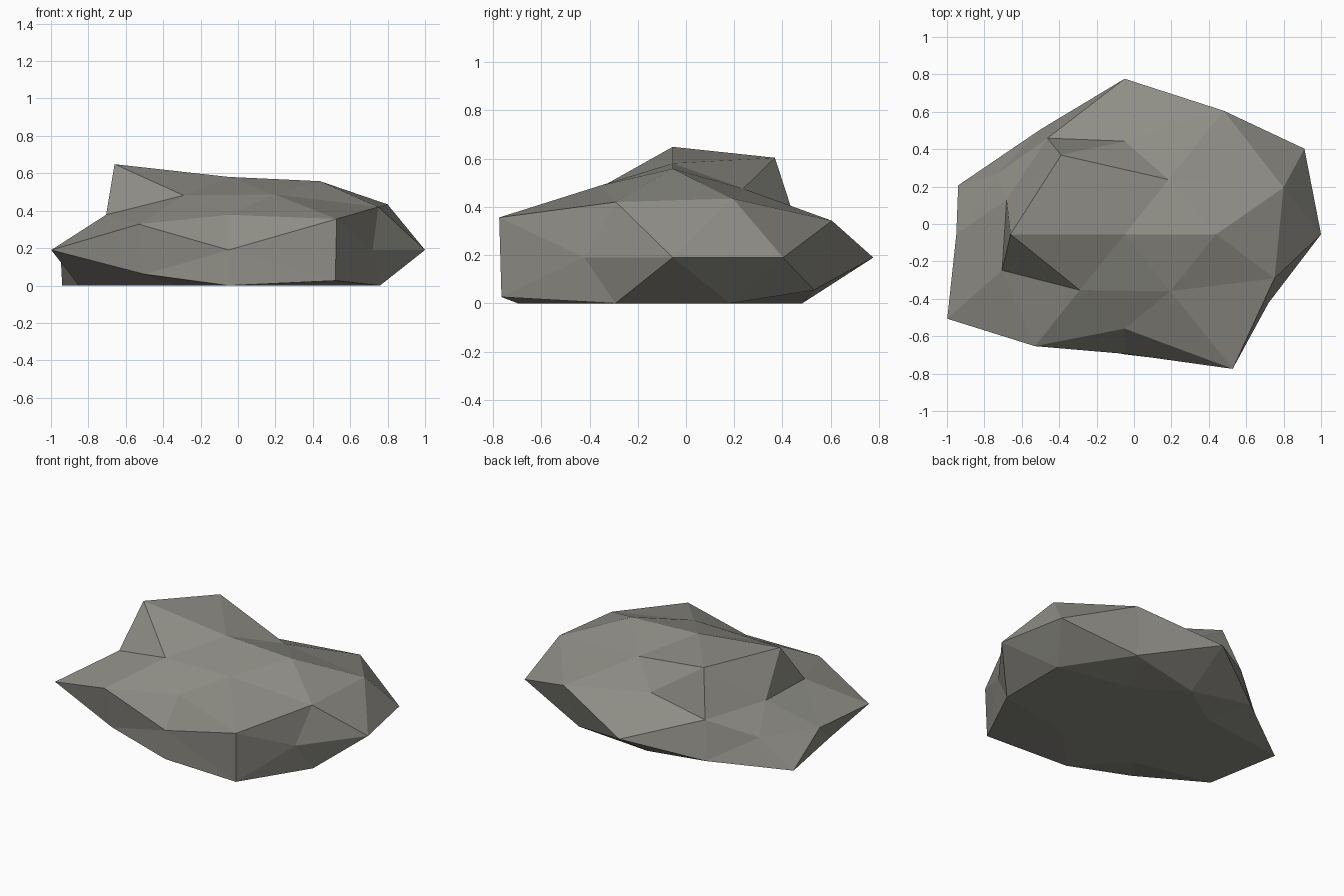
import bpy
import bmesh
from mathutils import Vector

old = bpy.data.objects.get("Cube")
if old:
    bpy.data.objects.remove(old, do_unlink=True)

# Directions of a once-subdivided icosahedron, one octant each, with the
# bulge of the rock for every sign combination (plus before minus, x then y then z)
BULGES = {
    (1, 0, 0): [1.05, 0.9],
    (0, 1, 0): [1.08, 0.83],
    (0, 0, 1): [0.84, 0.9],
    (0.526, 0, 0.851): [0.93, 0.9, 1.16, 0.9],
    (0, 0.851, 0.526): [0.76, 0.82, 0.77, 0.98],
    (0.851, 0.526, 0): [1.13, 0.905, 0.8, 1.115],
    (0.309, 0.5, 0.809): [0.76, 0.9, 0.79, 0.9, 1.1, 0.9, 0.775, 0.9],
    (0.809, 0.309, 0.5): [1.05, 1, 0.99, 1, 0.78, 1.1, 0.81, 0.99],
    (0.5, 0.809, 0.309): [1.06, 0.94, 1.155, 1.14, 0.825, 0.9, 0.96, 0.9],
}
CENTRE = Vector((-0.05, -0.055, 0.19))
SQUASH = Vector((1, 0.77, 0.465))


def signs(value):
    return (1, -1) if value else (1,)


def mirrored(direction):
    x, y, z = direction
    return [Vector((x * i, y * j, z * k)).normalized()
            for i in signs(x) for j in signs(y) for k in signs(z)]


# Regular faceted ball
bm = bmesh.new()
bulge_of = {}
for direction, bulges in BULGES.items():
    for point, bulge in zip(mirrored(direction), bulges):
        bulge_of[bm.verts.new(point)] = bulge
bmesh.ops.convex_hull(bm, input=list(bm.verts))
bmesh.ops.recalc_face_normals(bm, faces=list(bm.faces))

# Push each corner in or out, then flatten the underside onto the ground
for vert, bulge in bulge_of.items():
    vert.co = CENTRE + vert.co * bulge * SQUASH
    vert.co.z = max(vert.co.z, 0)

mesh = bpy.data.meshes.new("rock")
bm.to_mesh(mesh)
bm.free()

# Stone colour
stone = bpy.data.materials.new("stone_grey")
stone.use_nodes = True
colour = (0.27, 0.265, 0.235, 1)
stone.diffuse_color = colour
stone.node_tree.nodes["Principled BSDF"].inputs["Base Color"].default_value = colour
mesh.materials.append(stone)

rock = bpy.data.objects.new("rock", mesh)
bpy.context.collection.objects.link(rock)
